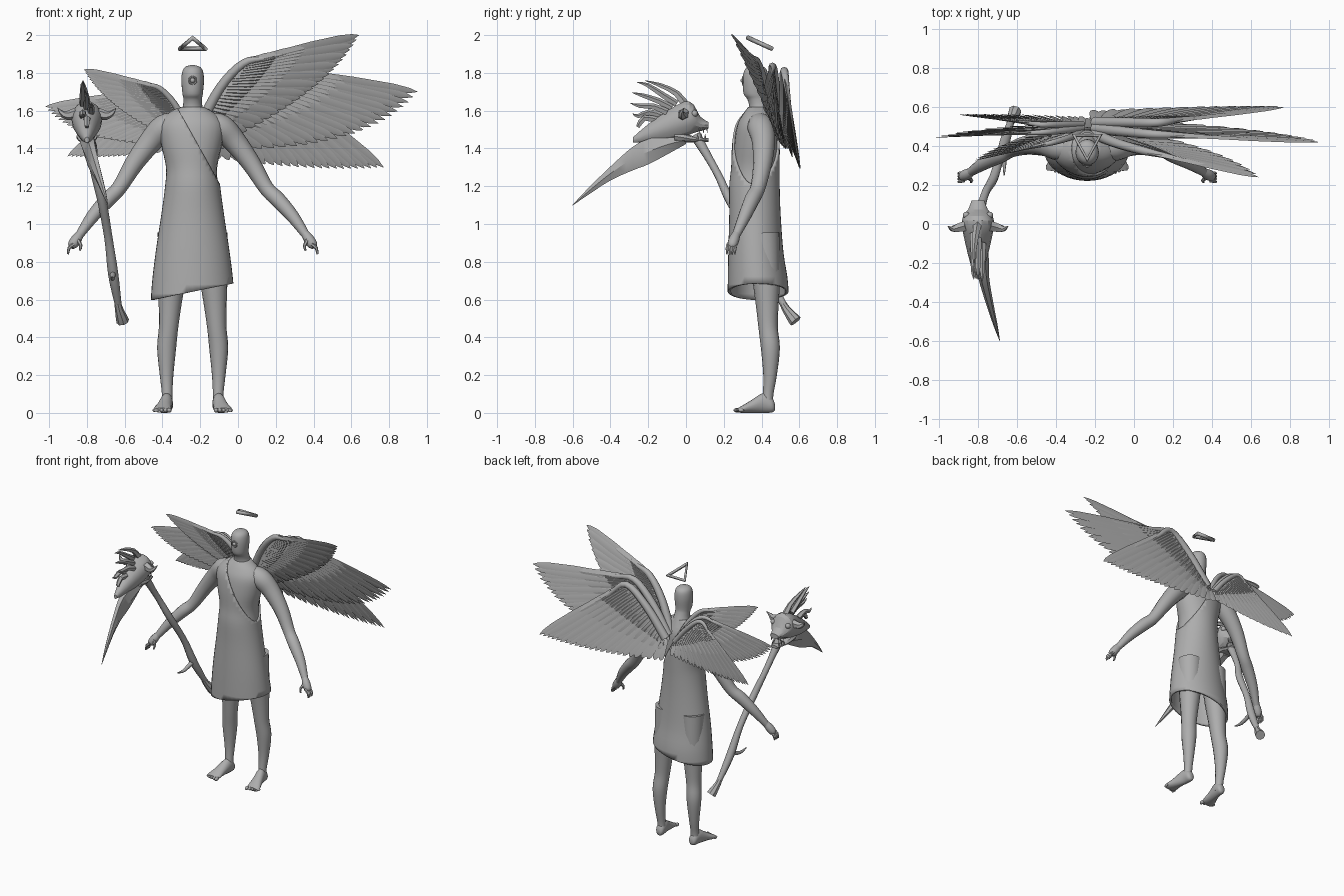
import bpy, bmesh, math
from mathutils import Vector, Matrix

if "Cube" in bpy.data.objects:
    bpy.data.objects.remove(bpy.data.objects["Cube"])

stone = bpy.data.materials.new("stone_grey")
stone.use_nodes = True
GREY = (0.42, 0.42, 0.42, 1)
stone.diffuse_color = GREY
stone.node_tree.nodes["Principled BSDF"].inputs["Base Color"].default_value = GREY
CX = -0.24                                   # middle of the body


def finish(name, bm, angle=50):
    bmesh.ops.recalc_face_normals(bm, faces=bm.faces)
    me = bpy.data.meshes.new(name)
    bm.to_mesh(me)
    bm.free()
    ob = bpy.data.objects.new(name, me)
    bpy.context.collection.objects.link(ob)
    me.materials.append(stone)
    bpy.ops.object.select_all(action='DESELECT')
    ob.select_set(True)
    bpy.context.view_layer.objects.active = ob
    bpy.ops.object.shade_smooth_by_angle(angle=math.radians(angle))
    return ob


def smooth(rows, k=4):
    """Catmull-Rom interpolation through rows of numbers."""
    out = []
    for i in range(len(rows) - 1):
        a, b, c, d = rows[max(i - 1, 0)], rows[i], rows[i + 1], rows[min(i + 2, len(rows) - 1)]
        for j in range(k):
            t = j / k
            out.append([q + t * (r - p) / 2 + t * t * (p - 2.5 * q + 2 * r - s / 2)
                        + t ** 3 * (1.5 * (q - r) + (s - p) / 2) for p, q, r, s in zip(a, b, c, d)])
    return out + [list(rows[-1])]


def skin(bm, rings, cap=True):
    vs = [[bm.verts.new(p) for p in r] for r in rings]
    n = len(vs[0])
    for a, b in zip(vs, vs[1:]):
        for i in range(n):
            bm.faces.new((a[i], a[(i + 1) % n], b[(i + 1) % n], b[i]))
    if cap:
        bm.faces.new(vs[0])
        bm.faces.new(vs[-1])


def loft(bm, rows, axis='Z', n=24, cap=True, k=4, grow=0):
    """Elliptic sections: position, centre x, half width, low and high of the other axis."""
    rings = []
    for t, c, w, lo, hi in smooth(rows, k):
        ring = []
        for i in range(n):
            a = math.tau * i / n
            x = c + (w + grow) * math.cos(a)
            o = (lo + hi) / 2 + ((hi - lo) / 2 + grow) * math.sin(a)
            ring.append((x, o, t) if axis == 'Z' else (x, t, o))
        rings.append(ring)
    skin(bm, rings, cap)


def tube(bm, rows, n=12, k=4):
    """Round sections along a path of x, y, z, radius."""
    rows = smooth(rows, k)
    pts = [Vector(r[:3]) for r in rows]
    run = pts[-1] - pts[0]
    ref = Vector((0, 1, 0)) if abs(run.y) < 0.6 * run.length else Vector((1, 0, 0))
    rings = []
    for i, p in enumerate(pts):
        t = (pts[min(i + 1, len(pts) - 1)] - pts[max(i - 1, 0)]).normalized()
        u = t.cross(ref).normalized()
        v = u.cross(t)
        r = max(rows[i][3], 0.001)
        rings.append([p + r * (u * math.cos(math.tau * j / n) + v * math.sin(math.tau * j / n)) for j in range(n)])
    skin(bm, rings)


def ball(bm, pos, r, scale=(1, 1, 1)):
    bmesh.ops.create_uvsphere(bm, u_segments=12, v_segments=8, radius=r,
                              matrix=Matrix.Translation(pos) @ Matrix.Diagonal((*scale, 1)))


# Torso, and the robe as a looser shell cut at the chest and hem
BODY = [(1.62, CX, .06, .33, .45), (1.58, CX, .125, .30, .46), (1.52, CX, .165, .27, .48),
        (1.42, CX, .155, .255, .485), (1.30, CX, .13, .25, .485), (1.2, CX, .135, .24, .485),
        (1.05, CX, .155, .24, .49), (.85, CX, .185, .235, .505), (.68, CX, .205, .232, .53),
        (.5, CX, .215, .232, .53)]
bm = bmesh.new()
loft(bm, BODY[:7])
finish("torso", bm)

bm = bmesh.new()
loft(bm, BODY, n=40, cap=False, grow=.011)
for co, no in (((CX, 0, 1.47), (.34, 0, .19)), ((CX, 0, .642), (.2, 0, -1))):
    bmesh.ops.bisect_plane(bm, geom=bm.verts[:] + bm.edges[:] + bm.faces[:],
                           plane_co=co, plane_no=no, clear_outer=True)
robe = finish("robe", bm)
mod = robe.modifiers.new("cloth", 'SOLIDIFY')
mod.thickness = .014

# Head with a single round eye
bm = bmesh.new()
loft(bm, [(1.57, CX, .075, .33, .47), (1.62, CX, .053, .335, .45), (1.66, CX, .049, .325, .435),
          (1.69, CX, .054, .305, .43), (1.76, CX, .06, .30, .435), (1.81, CX, .054, .308, .43),
          (1.833, CX, .036, .33, .41), (1.842, CX, .006, .365, .375)])
finish("head", bm)
bm = bmesh.new()
ball(bm, (CX, .302, 1.76), .013)
finish("eye", bm)
bm = bmesh.new()
for s in (1, -1):
    tube(bm, [(CX + s * .019 * math.cos(a), .302, 1.76 + .019 * math.sin(a), .005)
              for a in [math.pi * (i / 6 - .5) for i in range(7)]], 6, 2)
finish("eye_rim", bm)

# Triangular halo
cu = bpy.data.curves.new("halo", 'CURVE')
cu.dimensions = '3D'
cu.bevel_depth = .013
cu.bevel_resolution = 2
sp = cu.splines.new('POLY')
sp.points.add(2)
for p, co in zip(sp.points, ((CX - .068, .455, 1.928), (CX + .068, .455, 1.928), (CX, .33, 1.985))):
    p.co = (*co, 1)
sp.use_cyclic_u = True
cu.materials.append(stone)
bpy.context.collection.objects.link(bpy.data.objects.new("halo", cu))

# Arms, hands, legs and feet
for s, side in ((1, "left"), (-1, "right")):
    def at(rows):
        return [(CX + s * r[0], *r[1:]) for r in rows]

    bm = bmesh.new()
    tube(bm, at([(.08, .39, 1.53, .06), (.15, .395, 1.51, .07), (.22, .41, 1.44, .062), (.31, .405, 1.32, .05),
                 (.39, .38, 1.19, .04), (.45, .35, 1.13, .041), (.53, .31, 1.04, .034), (.60, .265, .94, .022)]))
    finish(side + "_arm", bm)

    bm = bmesh.new()
    tube(bm, at([(.595, .268, .95, .021), (.615, .255, .92, .028), (.635, .245, .89, .026), (.642, .24, .875, .015)]))
    for i in range(4):
        y = .222 + i * .014
        tube(bm, at([(.63, y, .892, .009), (.655, y - .004, .872, .009), (.66, y - .006, .84, .005)]), 6, 2)
    tube(bm, at([(.61, .24, .92, .011), (.592, .222, .885, .009), (.598, .215, .86, .005)]), 6, 2)
    finish(side + "_hand", bm)

    bm = bmesh.new()
    tube(bm, at([(.10, .41, .95, .085), (.112, .425, .7, .072), (.12, .43, .57, .06), (.128, .435, .45, .051),
                 (.138, .447, .34, .05), (.138, .445, .2, .036), (.135, .435, .1, .028), (.135, .43, .03, .03)]), 16)
    finish(side + "_leg", bm)

    bm = bmesh.new()
    loft(bm, [(y, CX + s * d, w, lo, hi) for y, d, w, lo, hi in (
        (.47, .133, .016, .012, .05), (.455, .134, .029, .002, .08), (.41, .138, .033, 0, .105),
        (.35, .15, .039, 0, .07), (.30, .16, .048, 0, .04), (.275, .163, .044, .002, .026))], 'Y', 16)
    for i in range(5):
        ball(bm, (CX + s * (.124 + .02 * i), .272 + .005 * i, .014), .014 - .001 * i, (.85, 1.5, .9))
    finish(side + "_foot", bm)


# Wings: long feathers fanned between a folded arm and a curved trailing edge
def feather(bm, base, tip, w, nrm, thick):
    d = tip - base
    across = (nrm.cross(d).normalized() + nrm * .22) * w
    rings = []
    for u, f in ((0, .5), (.15, .8), (.6, 1), (.85, .85), (.95, .5), (1, .04)):
        p = base + d * u
        rings.append([p + across * f, p + nrm * thick * f, p - across * f, p - nrm * thick * f])
    skin(bm, rings)


WINGS = {  # root, wrist, outer tip, trailing curve, inner tip
    "upper": ((-.2, .46, 1.52), (.03, .38, 1.85), (.64, .24, 2.0), (.49, .38, 1.70), (-.1, .5, 1.42)),
    "middle": ((-.2, .49, 1.51), (.1, .46, 1.83), (.95, .42, 1.7), (.7, .49, 1.37), (-.15, .54, 1.4)),
    "lower": ((-.2, .52, 1.5), (.12, .52, 1.81), (.77, .60, 1.3), (.4, .605, 1.27), (-.2, .58, 1.36))}
PIVOT = Vector((CX, .49, 1.47))
COUNT = 24
for s, side, size in ((1, "left", 1), (-1, "right", .655)):
    for level, points in WINGS.items():
        root, wrist, tip, bend, inner = [
            PIVOT + Vector(((p[0] - CX) * s, p[1] - PIVOT.y, p[2] - PIVOT.z)) * size for p in points]
        nrm = (tip - wrist).cross(inner - wrist).normalized()
        nrm *= -1 if nrm.y < 0 else 1
        bm = bmesh.new()
        for i in range(COUNT):
            t = i / (COUNT - 1)
            base = wrist.lerp(root, t ** 1.2)
            end = tip * (1 - t) ** 2 + bend * 2 * t * (1 - t) + inner * t * t
            lift = nrm * (.004 * size * (i % 2))
            feather(bm, base + lift, end + lift, .029 * size, nrm, .005 * size)
            for reach, thick in ((.58, .009), (.32, .014)):
                feather(bm, base, base.lerp(end, reach), .028 * size, nrm, thick * size)
        finish(f"{side}_{level}_wing_feathers", bm, 30)
        bm = bmesh.new()
        elbow = root.lerp(wrist, .55) + Vector((-.02 * s, 0, .02)) * size
        tube(bm, [(*p, r * size) for p, r in ((root, .03), (elbow, .026), (wrist, .022),
                                              (wrist.lerp(tip, .2), .014), (wrist.lerp(tip, .5), .004))], 8)
        finish(f"{side}_{level}_wing_arm", bm)

# Staff shaft with a side twig and a flared foot
bm = bmesh.new()
tube(bm, [(-.632, .525, .56, .017), (-.66, .43, .73, .027), (-.685, .35, .92, .022), (-.72, .235, 1.12, .024),
          (-.755, .175, 1.25, .021), (-.775, .12, 1.35, .022), (-.795, .05, 1.47, .03)], 10)
tube(bm, [(-.662, .425, .74, .016), (-.664, .32, .71, .011), (-.666, .25, .72, .003)], 8)
finish("staff_shaft", bm)
bm = bmesh.new()
tube(bm, [(-.637, .51, .585, .018), (-.63, .53, .55, .022), (-.618, .56, .51, .03), (-.61, .58, .485, .034)], 8, 2)
finish("staff_foot", bm, 40)

# Beast skull on the staff, mouth towards the back
SX = -.8
bm = bmesh.new()
loft(bm, [(-.28, SX, .012, 1.43, 1.46), (-.2, SX, .04, 1.43, 1.53), (-.1, SX, .065, 1.44, 1.6),
          (-.01, SX, .082, 1.46, 1.65), (.04, SX, .076, 1.48, 1.635), (.075, SX, .05, 1.49, 1.57),
          (.12, SX, .033, 1.505, 1.54)], 'Y', 14, k=2)
finish("skull", bm, 25)
bm = bmesh.new()
loft(bm, [(-.06, SX, .055, 1.43, 1.5), (.0, SX, .055, 1.43, 1.48), (.06, SX, .042, 1.43, 1.46),
          (.12, SX, .028, 1.435, 1.455)], 'Y', 10, k=2)
finish("lower_jaw", bm, 25)
bm = bmesh.new()
for s in (1, -1):
    for y in (.07, .09, .11):
        x = SX + s * (.06 - y * .3)
        tube(bm, [(x, y, 1.515, .006), (x, y + .003, 1.482, .001)], 5, 1)
        tube(bm, [(x, y - .01, 1.448, .006), (x, y - .007, 1.478, .001)], 5, 1)
finish("teeth", bm, 30)
bm = bmesh.new()
for s in (1, -1):
    ball(bm, (SX + s * .06, .045, 1.585), .018)
    tube(bm, [(SX + s * .06, -.01, 1.585, .03), (SX + s * .105, -.02, 1.575, .024),
              (SX + s * .135, -.025, 1.59, .013), (SX + s * .155, -.01, 1.615, .001)], 6, 2)
finish("brows_and_horns", bm, 30)

# Crest of curved spikes
bm = bmesh.new()
for i in range(5):
    x = SX + .022 * (i % 3 - 1)
    y, z = -.05 - .025 * i, 1.635 - .022 * i
    tip_y, tip_z = -.26 - .035 * math.sin(i * .8), 1.75 - .055 * i
    tube(bm, [(x, y, z, .02), (x, y - .07, z + .045 - .008 * i, .017),
              (x, (y + tip_y) / 2 - .05, tip_z - .015, .012), (x, tip_y, tip_z, .001)], 5, 2)
tube(bm, [(SX, .0, 1.62, .025), (SX - .01, -.05, 1.69, .018), (SX - .02, -.14, 1.735, .012), (SX - .02, -.22, 1.76, .001)], 5, 2)
finish("crest_spikes", bm, 30)

# Curved scythe blade
bm = bmesh.new()
loft(bm, [(.0, SX, .04, 1.42, 1.47), (-.1, SX + .01, .042, 1.36, 1.48), (-.2, SX + .02, .036, 1.305, 1.46),
          (-.28, SX + .03, .028, 1.275, 1.42), (-.4, SX + .058, .02, 1.225, 1.31), (-.52, SX + .09, .011, 1.15, 1.19),
          (-.6, SX + .112, .001, 1.098, 1.102)], 'Y', 6, k=3)
finish("scythe_blade", bm, 30)
